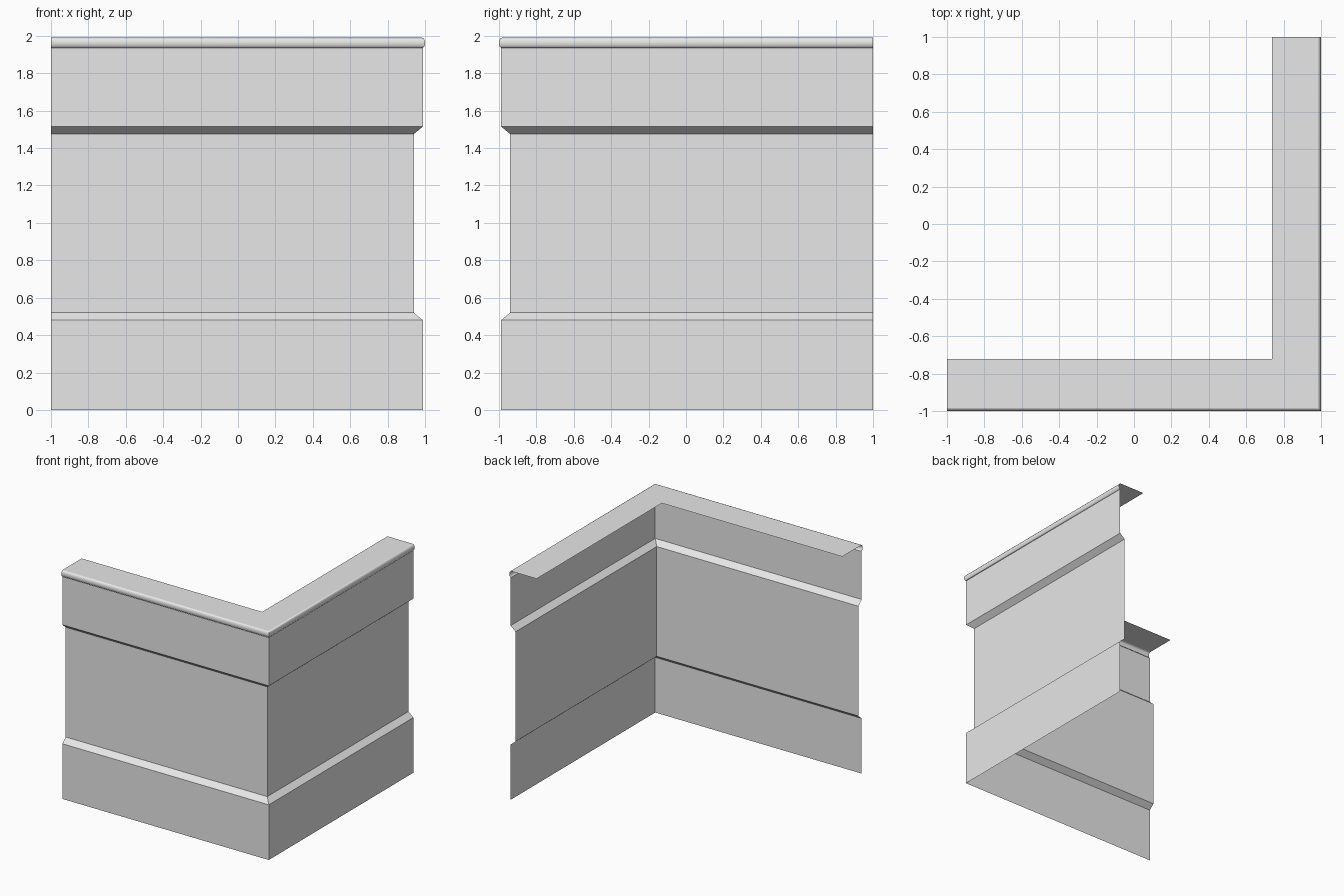
import bpy
import math

cube = bpy.data.objects.get("Cube")
if cube:
    bpy.data.objects.remove(cube)

# One plain grey finish
grey = bpy.data.materials.new("plain_grey")
grey.use_nodes = True
colour = (0.8, 0.8, 0.8, 1)
grey.diffuse_color = colour
grey.node_tree.nodes["Principled BSDF"].inputs["Base Color"].default_value = colour


def sweep(name, profile, smooth=False):
    """Sweep a profile of (x inset, y inset, z) round the mitred corner."""
    verts, faces = [], []
    for dx, dy, z in profile:
        verts += [(-1, -1 + dy, z), (1 - dx, -1 + dy, z), (1 - dx, 1, z)]
    for row in range(len(profile) - 1):
        for col in range(2):
            a = row * 3 + col
            faces.append((a, a + 1, a + 4, a + 3))
    mesh = bpy.data.meshes.new(name)
    mesh.from_pydata(verts, [], faces)
    mesh.materials.append(grey)
    obj = bpy.data.objects.new(name, mesh)
    bpy.context.collection.objects.link(obj)
    if smooth:
        bpy.ops.object.select_all(action="DESELECT")
        obj.select_set(True)
        bpy.context.view_layer.objects.active = obj
        bpy.ops.object.shade_smooth_by_angle(angle=math.radians(40))
    return obj


TOP, BEAD_BASE = 1.99, 1.935
WALL, RECESS = 0.012, 0.06

# Wall: plinth, bevel, recessed panel, bevel, upper band
sweep("corner_wall", [(d, d, z) for d, z in (
    (WALL, 0), (WALL, 0.48), (RECESS, 0.52),
    (RECESS, 1.475), (WALL, 1.515), (WALL, BEAD_BASE))])

# Rounded bead along the top edge
radius_z = (TOP - BEAD_BASE) / 2
bead = []
for i in range(9):
    angle = math.pi * (i / 8 - 0.5)
    inset = 0.016 * (1 - math.cos(angle))
    bead.append((inset, inset, BEAD_BASE + radius_z * (1 + math.sin(angle))))
sweep("edge_bead", bead, smooth=True)

# Flat ledge running inward from the bead
sweep("top_ledge", [(0.016, 0.016, TOP), (0.262, 0.279, TOP)])
